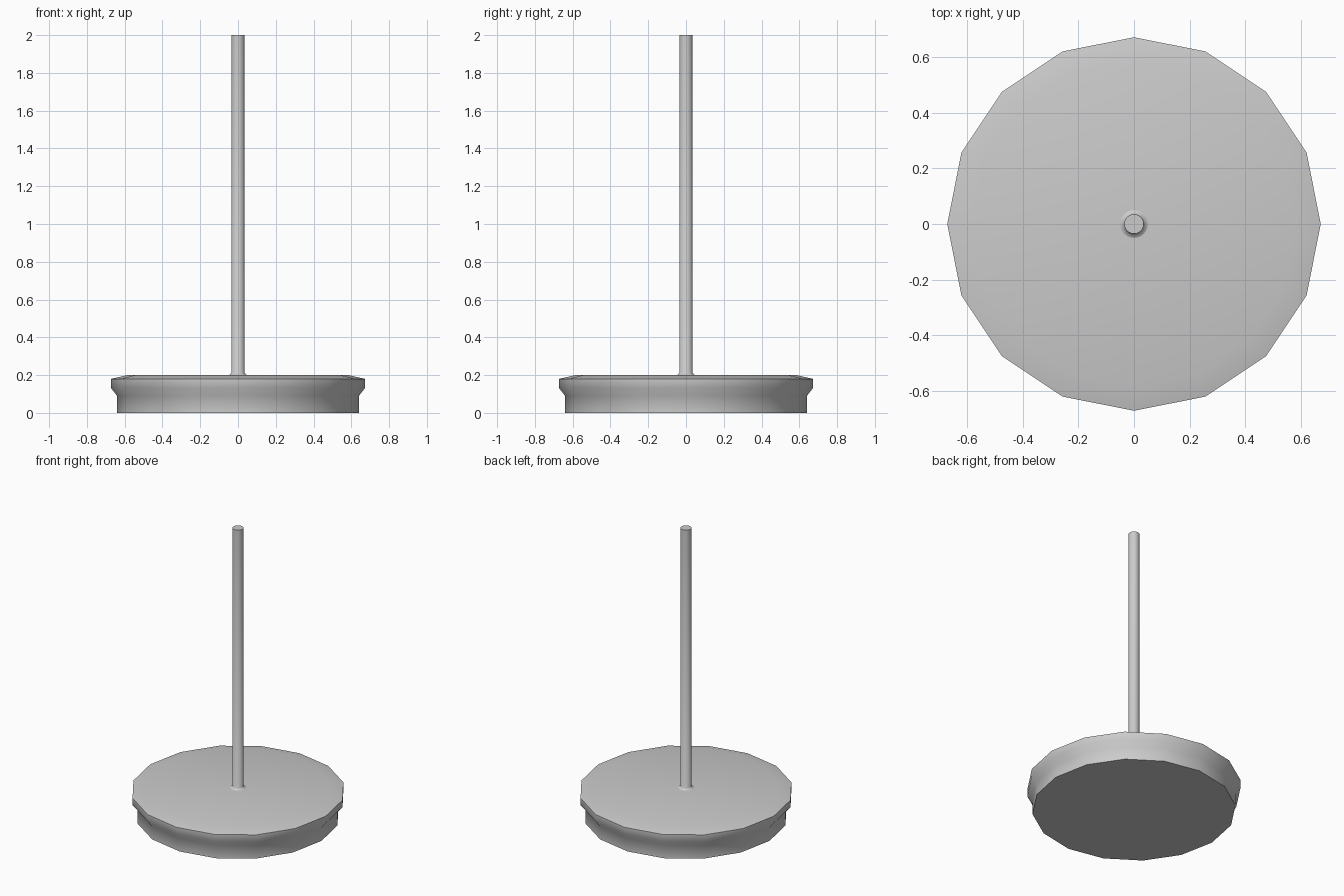
import bpy, bmesh, math

if "Cube" in bpy.data.objects:
    bpy.data.objects.remove(bpy.data.objects["Cube"])


def lathe(name, profile, sides, angle=40):
    """Closed solid of revolution around z from (radius, height) pairs."""
    bm = bmesh.new()
    rings = [[bm.verts.new((r * math.cos(2 * math.pi * i / sides),
                            r * math.sin(2 * math.pi * i / sides), z))
              for i in range(sides)] for r, z in profile]
    for a, b in zip(rings, rings[1:]):
        for i in range(sides):
            j = (i + 1) % sides
            bm.faces.new((a[i], a[j], b[j], b[i]))
    bm.faces.new(rings[0][::-1])
    bm.faces.new(rings[-1])
    mesh = bpy.data.meshes.new(name)
    bm.to_mesh(mesh)
    bm.free()
    obj = bpy.data.objects.new(name, mesh)
    bpy.context.collection.objects.link(obj)
    bpy.ops.object.select_all(action='DESELECT')
    obj.select_set(True)
    bpy.context.view_layer.objects.active = obj
    bpy.ops.object.shade_smooth_by_angle(angle=math.radians(angle))
    return obj


# Sixteen-sided weighted base: plinth, flared rim, shallow top bevel
lathe("base", [(0.64, 0), (0.64, 0.09), (0.673, 0.132), (0.673, 0.18),
               (0.585, 0.2)], 16)

# Upright rod with a small flared foot
lathe("pole", [(0.05, 0.195), (0.05, 0.2), (0.04, 0.205), (0.035, 0.213),
               (0.035, 2.0)], 32)
